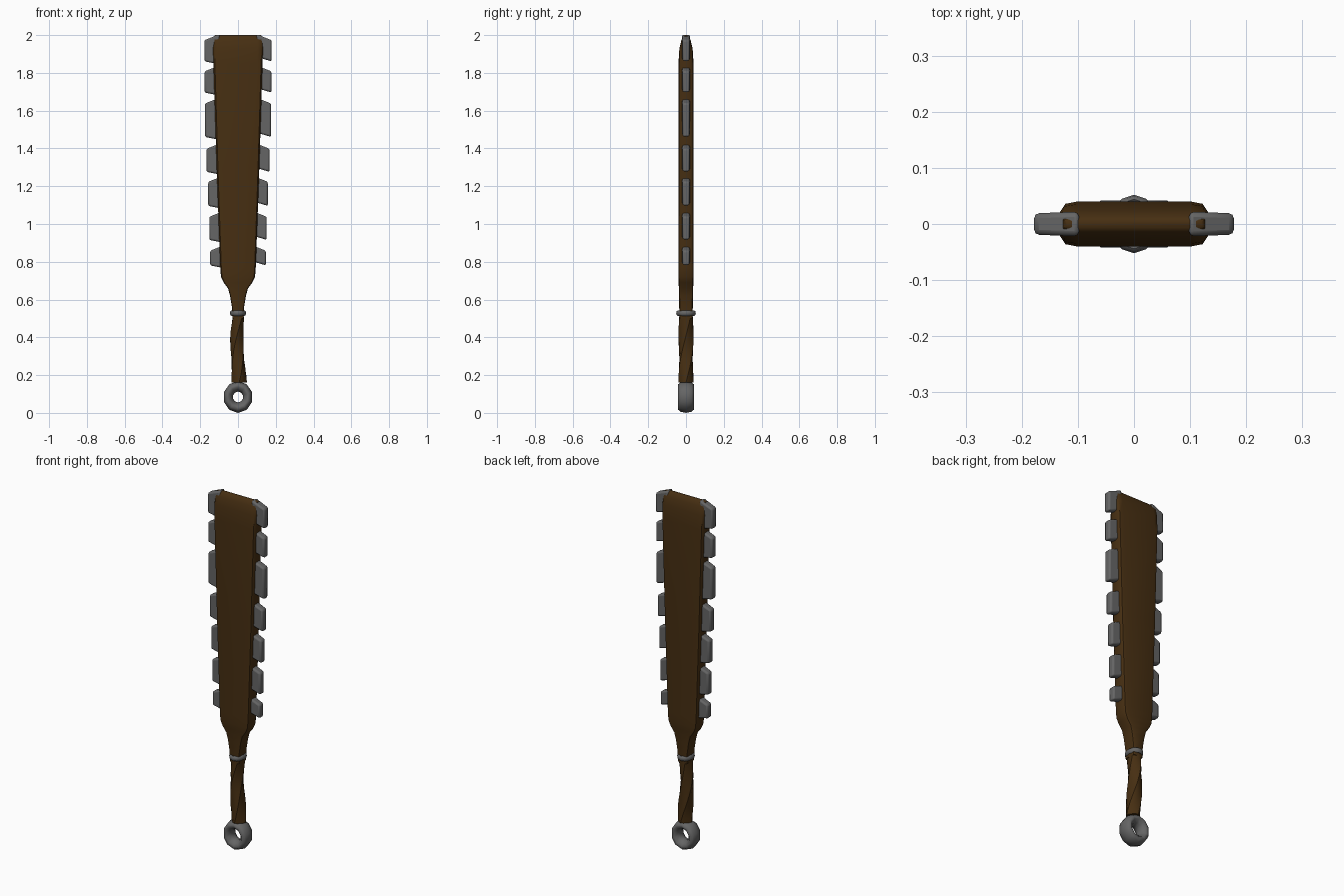
import bpy, bmesh, math
from math import cos, sin, pi

cube = bpy.data.objects.get("Cube")
if cube:
    bpy.data.objects.remove(cube, do_unlink=True)


def material(name, rgb):
    m = bpy.data.materials.new(name)
    m.use_nodes = True
    m.diffuse_color = (*rgb, 1)
    m.node_tree.nodes["Principled BSDF"].inputs["Base Color"].default_value = (*rgb, 1)
    return m


WOOD = material("dark brown wood", (0.062, 0.028, 0.006))
STONE = material("grey stone", (0.13, 0.13, 0.13))


def loft(name, rings, mat, closed=False, angle=40, bevel=0):
    """Skin a list of equal-length vertex rings; cap the ends unless closed."""
    bm = bmesh.new()
    loops = [[bm.verts.new(p) for p in ring] for ring in rings]
    n = len(loops[0])
    pairs = list(zip(loops, loops[1:])) + ([(loops[-1], loops[0])] if closed else [])
    for a, b in pairs:
        for i in range(n):
            j = (i + 1) % n
            bm.faces.new((a[i], a[j], b[j], b[i]))
    if not closed:
        bm.faces.new(loops[0][::-1])
        bm.faces.new(loops[-1])
    bmesh.ops.recalc_face_normals(bm, faces=bm.faces)
    mesh = bpy.data.meshes.new(name)
    bm.to_mesh(mesh)
    bm.free()
    ob = bpy.data.objects.new(name, mesh)
    bpy.context.collection.objects.link(ob)
    mesh.materials.append(mat)
    if bevel:
        mod = ob.modifiers.new("Bevel", "BEVEL")
        mod.width = bevel
        mod.segments = 2
        mod.limit_method = "ANGLE"
    bpy.ops.object.select_all(action="DESELECT")
    ob.select_set(True)
    bpy.context.view_layer.objects.active = ob
    bpy.ops.object.shade_smooth_by_angle(angle=math.radians(angle))
    return ob


# Paddle blade with narrow neck: height, half width, half thickness
profile = [(0.5, 0.03, 0.034), (0.56, 0.032, 0.036), (0.62, 0.042, 0.037),
           (0.66, 0.053, 0.038), (0.69, 0.076, 0.039), (0.72, 0.09, 0.04),
           (0.77, 0.094, 0.04), (1.3, 0.113, 0.04), (1.85, 0.13, 0.04),
           (1.93, 0.132, 0.035), (1.975, 0.131, 0.024), (1.995, 0.126, 0.013),
           (2.0, 0.12, 0.006)]
corner = [(1, 0.6), (0.94, 0.9), (0.78, 1)]
section = (corner + [(-x, y) for x, y in corner[::-1]]
           + [(-x, -y) for x, y in corner] + [(x, -y) for x, y in corner[::-1]])
loft("blade", [[(x * w, y * t, z) for x, y in section] for z, w, t in profile], WOOD)

# Twisted grip with shallow spiral grooves
rings = []
for k in range(15):
    f = k / 14
    ring = []
    for i in range(16):
        a = 2 * pi * i / 16
        r = 0.036 + 0.003 * cos(4 * a)
        a += f * 2.2
        ring.append((r * cos(a) * (1.05 - 0.2 * f) + 0.006 * cos(f * 5),
                     r * sin(a) * 1.04, 0.16 + 0.35 * f))
    rings.append(ring)
loft("grip", rings, WOOD, angle=30)


# Collar around the neck
rings = []
for i in range(12):
    a = 2 * pi * i / 12
    rings.append([((0.035 + 0.008 * cos(b)) * cos(a),
                   (0.044 + 0.008 * cos(b)) * sin(a), 0.528 + 0.014 * sin(b))
                  for b in [2 * pi * j / 8 for j in range(8)]])
loft("collar", rings, STONE, closed=True, angle=60)

# Pommel ring, pierced front to back
ring_section = [(0.078, -0.028), (0.084, 0), (0.078, 0.028), (0.067, 0.042),
                (0.052, 0.04), (0.036, 0.022), (0.029, 0), (0.036, -0.022),
                (0.052, -0.04), (0.067, -0.042)]
rings = []
for i in range(10):
    a = 2 * pi * (i + 0.5) / 10 - pi / 10 + pi / 2
    rings.append([(r * cos(a) * 0.93, y, 0.084 + r * sin(a)) for r, y in ring_section])
loft("pommel_ring", rings, STONE, closed=True, angle=70)

# Stone teeth set along both edges: bottom, top, reach
teeth = [(0.785, 0.87, 0.148), (0.92, 1.05, 0.152), (1.1, 1.235, 0.158),
         (1.28, 1.41, 0.167), (1.465, 1.65, 0.175), (1.7, 1.82, 0.177),
         (1.865, 1.985, 0.178)]
for side, label in ((1, "left"), (-1, "right")):
    for n, (low, high, reach) in enumerate(teeth, 1):
        inner, drop = reach - 0.08, 0.02
        # lower edges lean the same way on both sides
        outline = [(inner, low + drop * side, 0.022), (reach, low - 0.004, 0.019),
                   (reach, high - 0.012, 0.019), (inner, high + drop, 0.022)]
        loft(f"{label}_tooth_{n}",
             [[(side * x, s * t, z) for x, z, t in outline] for s in (-1, 1)],
             STONE, angle=35, bevel=0.009)
